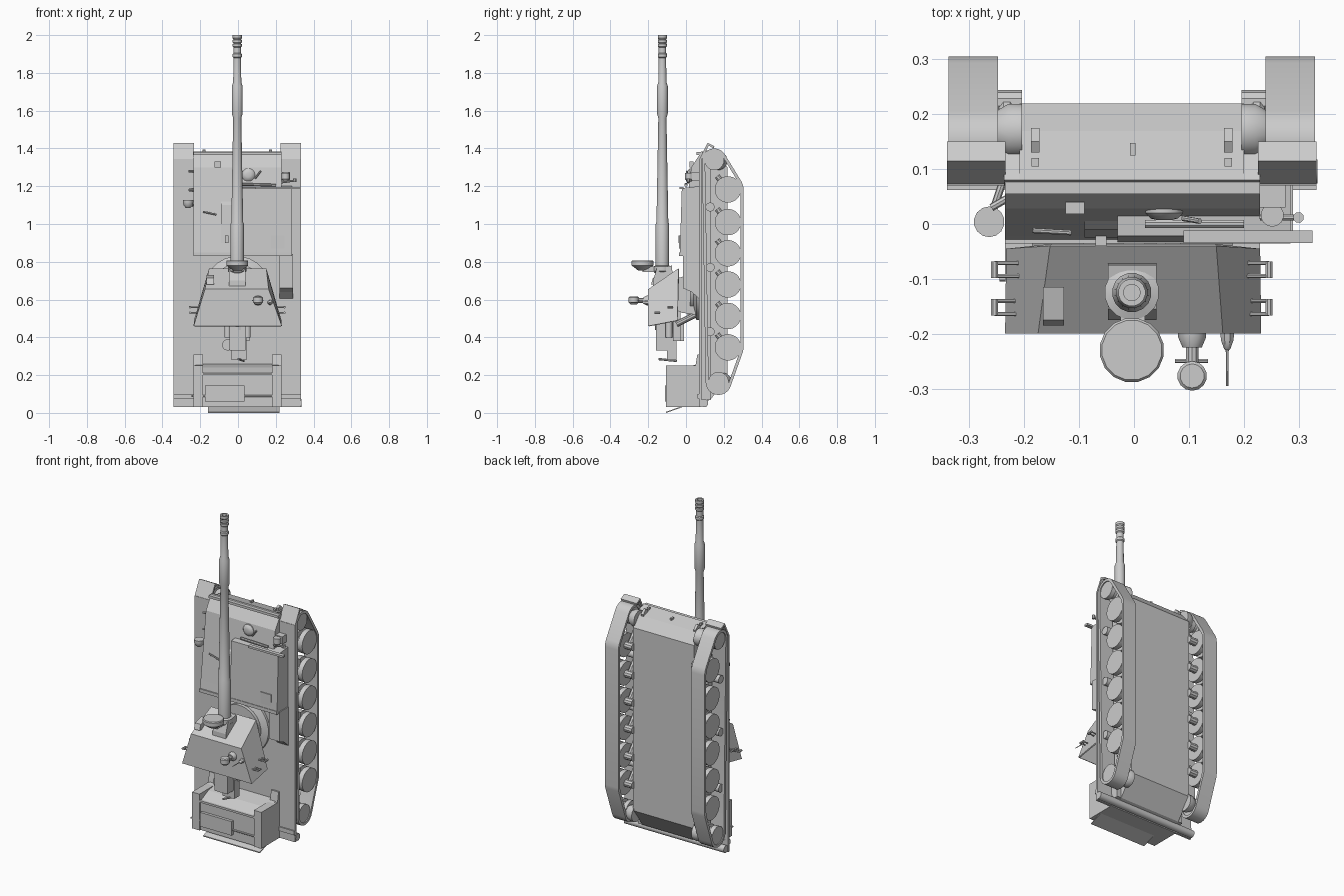
import bpy, bmesh, math
from mathutils import Vector

CX = -0.004  # vehicle centre line


def make(name, verts, faces, angle=None):
    me = bpy.data.meshes.new(name)
    me.from_pydata([tuple(v) for v in verts], [], faces)
    bm = bmesh.new()
    bm.from_mesh(me)
    bmesh.ops.recalc_face_normals(bm, faces=bm.faces)
    bm.to_mesh(me)
    bm.free()
    ob = bpy.data.objects.new(name, me)
    bpy.context.collection.objects.link(ob)
    if angle:
        bpy.ops.object.select_all(action='DESELECT')
        ob.select_set(True)
        bpy.context.view_layer.objects.active = ob
        bpy.ops.object.shade_smooth_by_angle(angle=math.radians(angle))
    return ob


def prism(name, pts, x0, x1):
    """(y, z) profile extruded along x"""
    n = len(pts)
    vs = [(x0, y, z) for y, z in pts] + [(x1, y, z) for y, z in pts]
    fs = [list(range(n)), list(range(n, 2 * n))]
    fs += [[i, (i + 1) % n, n + (i + 1) % n, n + i] for i in range(n)]
    return make(name, vs, fs)


def box(name, x, y, z):
    return prism(name, [(y[0], z[0]), (y[1], z[0]), (y[1], z[1]), (y[0], z[1])], *x)


def lathe(name, base, axis, prof, n=16, smooth=True):
    """(radius, height) profile turned around an axis"""
    q = Vector((0, 0, 1)).rotation_difference(Vector(axis))
    vs, fs = [], []
    for r, h in prof:
        for k in range(n):
            a = 2 * math.pi * (k + .5) / n
            vs.append(Vector(base) + q @ Vector((r * math.cos(a), r * math.sin(a), h)))
    m = len(prof)
    for j in range(m - 1):
        fs += [[j * n + k, j * n + (k + 1) % n, (j + 1) * n + (k + 1) % n, (j + 1) * n + k] for k in range(n)]
    fs += [list(range(n)), list(range((m - 1) * n, m * n))]
    return make(name, vs, fs, 35 if smooth else None)


def rod(name, p0, p1, r, n=8, r1=None):
    d = Vector(p1) - Vector(p0)
    return lathe(name, p0, d.normalized(), [(r, 0), (r if r1 is None else r1, d.length)], n)


def belt(circles, t, steps=24):
    """outline around wheel circles, plus the same outline inset by t"""
    pts = []
    for y, z, r in circles:
        for k in range(steps):
            c, s = math.cos(2 * math.pi * k / steps), math.sin(2 * math.pi * k / steps)
            pts.append((y + r * c, z + r * s, y + (r - t) * c, z + (r - t) * s))
    pts.sort()

    def half(seq):
        out = []
        for p in seq:
            while len(out) > 1 and ((out[-1][0] - out[-2][0]) * (p[1] - out[-2][1])
                                    - (out[-1][1] - out[-2][1]) * (p[0] - out[-2][0])) <= 1e-9:
                out.pop()
            out.append(p)
        return out[:-1]
    return half(pts) + half(pts[::-1])


# Lower hull, upper deck
prism("lower_hull", [(.08, .05), (.13, .07), (.22, .19), (.22, 1.3), (.17, 1.36), (.08, 1.385)], CX - .205, CX + .205)
prism("hull_deck", [(.07, .06), (.13, .07), (.13, 1.36), (.08, 1.385), (.07, 1.37)], -.237, .23)

# Cabin with sloping front deck and raised right-hand block
prism("cabin", [(.08, .84), (-.03, .84), (-.022, .9), (.028, 1.3), (.07, 1.365), (.08, 1.365)], -.235, .23)
prism("cabin_raised_block", [(.07, .84), (-.033, .84), (-.022, 1.19), (.07, 1.2)], -.03, .285)
prism("cabin_chamfer", [(.03, .9), (-.025, .9), (-.01, 1.1), (.03, 1.15)], -.09, -.03)
box("cabin_front_lip", (.09, .325), (-.035, -.012), (1.185, 1.197))
box("cabin_rear_lip", (-.235, .285), (-.036, .07), (.83, .85))
prism("side_bin", [(.075, .6), (.03, .64), (-.015, .66), (-.015, .84), (.075, .84)], .22, .29)
box("nose_strip", (-.235, .23), (.055, .085), (1.365, 1.38))

# Running gear on both sides
wheels = [(.222, z, .07) for z in (1.183, 1.01, .845, .68, .513, .347)]
idler, sprocket = (.15, 1.335, .065), (.172, .163, .068)
loop = belt([idler, (.222, 1.183, .083), (.222, .347, .083), sprocket], .016)
n = len(loop)
for side, s in (("left", -1), ("right", 1)):
    xa, xb = CX + s * .244, CX + s * .334
    vs, fs = [], []
    for a, b, c, d in loop:
        vs += [(xa, a, b), (xb, a, b), (xb, c, d), (xa, c, d)]
    for i in range(n):
        j = (i + 1) % n
        fs += [[4 * i + k, 4 * i + (k + 1) % 4, 4 * j + (k + 1) % 4, 4 * j + k] for k in range(4)]
    make(side + "_track", vs, fs, 25)
    for i, (y, z, r) in enumerate(wheels):
        lathe(f"{side}_road_wheel_{i}", (CX, y, z), (s, 0, 0),
              [(r, .25), (r, .278), (.045, .279), (.045, .297), (r, .298), (r, .328)], 24)
        rod(f"{side}_axle_{i}", (CX + s * .2, y, z), (CX + s * .26, y, z), .022, 10)
        rod(f"{side}_swing_arm_{i}", (CX + s * .228, y, z), (CX + s * .228, .165, z + .07), .015)
    for nm, (y, z, r) in (("idler", idler), ("sprocket", sprocket)):
        lathe(f"{side}_{nm}", (CX, y, z), (s, 0, 0),
              [(r - .014, .25), (r - .014, .275), (.035, .276), (.035, .3), (r - .014, .301), (r - .014, .328)], 20)
        lathe(f"{side}_{nm}_hub", (CX, y + .02, z), (s, 0, 0), [(.05, .2), (.05, .225), (.035, .25)], 16)
    for z in (.43, .77, 1.09):
        lathe(f"{side}_return_roller", (CX, .128, z), (s, 0, 0), [(.024, .2), (.024, .32)], 12)
    # Fender, front mudguard, rear flap
    a, b = sorted((CX + s * .23, CX + s * .337))
    box(side + "_fender", (a, b), (.07, .083), (.03, 1.345))
    prism(side + "_mudguard", [(.07, 1.34), (.115, 1.43), (.15, 1.412), (.147, 1.4), (.12, 1.415), (.083, 1.34)], a, b)
    box(side + "_rear_flap", (a, b), (.062, .084), (.075, .1))
    # Tow hook on the nose
    prism(side + "_tow_hook", [(.13, 1.34), (.13, 1.385), (.15, 1.395), (.175, 1.37), (.165, 1.335)],
          CX + s * .176 - .008, CX + s * .176 + .008)
    box(side + "_tow_shackle", (CX + s * .176 - .007, CX + s * .176 + .007), (.105, .12), (1.36, 1.39))

# Rear spade box
prism("rear_box", [(-.095, .03), (.08, .03), (.08, .26), (-.02, .24), (-.095, .205)], -.225, .215)
for x in (-.235, .18):
    prism("rear_box_pillar", [(-.105, .03), (.08, .03), (.08, .31), (.06, .31), (.05, .25), (-.105, .25)], x, x + .05)
box("rear_locker", (-.175, .035), (-.112, -.09), (.06, .145))
box("rear_cross_bar", (-.2, .2), (-.105, -.09), (.2, .212))
rod("rear_tube", (-.335, .096, .052), (.335, .096, .052), .022, 14)
prism("rear_step", [(-.105, .0), (-.02, .03), (-.02, .036), (-.105, .006)], -.16, .22)
rod("rear_rail", (-.245, -.1, .09), (.23, -.1, .09), .005)

# Turntable and gun support
lathe("turntable", (CX, .08, .66), (0, -1, 0), [(.17, 0), (.17, .025), (.13, .04), (.13, .06)], 24)
for s in (-1, 1):
    x = CX + s * .075
    prism("trunnion_arm", [(.05, .52), (.05, .74), (-.09, .7), (-.15, .66), (-.15, .58), (-.02, .53)], x - .014, x + .014)
rod("elevation_ram", (.06, .05, .52), (.06, -.05, .47), .016, 10)
rod("support_link", (-.05, .02, .5), (-.05, .02, .6), .012)

# Gun shield: roof, sloping front and two sides, open behind
v = [(-.235, -.2, .46), (.232, -.2, .46), (.162, -.2, .655), (-.175, -.2, .655),
     (-.153, -.04, .765), (.15, -.04, .765), (.23, -.045, .49), (-.233, -.045, .49)]
shield = make("gun_shield", v, [[0, 1, 2, 3], [3, 2, 5, 4], [0, 3, 4, 7], [1, 6, 5, 2]])
sol = shield.modifiers.new("thickness", 'SOLIDIFY')
sol.thickness, sol.offset = .008, -1
for s in (-1, 1):
    for y, z in ((-.083, .56), (-.152, .53)):
        x = CX + s * .225
        rod("shield_handle", (CX + s * .25, y - .015, z), (CX + s * .25, y + .015, z), .007)
        for d in (-.012, .012):
            rod("handle_post", (x - s * .03, y + d, z), (CX + s * .25, y + d, z), .004)
prism("mantlet", [(-.175, .64), (-.175, .7), (-.155, .765), (-.075, .78), (-.065, .66)], -.047, .041)

# Barrel with evacuator and ringed muzzle, then breech
lathe("barrel", (CX, -.125, 0), (0, 0, 1),
      [(.04, .44), (.04, .74), (.05, .75), (.05, .775), (.036, .78), (.036, 1.0), (.032, 1.01),
       (.022, 1.56), (.029, 1.585), (.029, 1.73), (.022, 1.75), (.02, 1.88), (.025, 1.885), (.025, 1.9),
       (.02, 1.905), (.02, 1.935), (.025, 1.94), (.025, 1.952), (.02, 1.955), (.025, 1.962), (.025, 1.974),
       (.02, 1.977), (.025, 1.984), (.025, 2.0), (.015, 2.0), (.015, 1.93)], 16)
box("breech", (-.045, .04), (-.16, -.06), (.33, .5))
box("breech_block", (-.035, .045), (-.1, -.05), (.28, .42))
box("breech_rail", (.04, .06), (-.07, -.03), (.38, .56))
lathe("breech_hinge", (-.055, -.12, .36), (0, 1, 0), [(.03, 0), (.03, .05)], 14)
for x in (-.055, .05):
    rod("recoil_cylinder", (x, -.09, .4), (x, -.09, .7), .018, 12)
rod("loading_rod", (.0, -.145, .285), (.03, -.05, .275), .006)
box("breech_mount", (-.02, .02), (-.05, -.01), (.38, .47))

# Commander sight drum in front of the barrel
lathe("sight_drum", (CX, -.23, .755), (0, 0, 1), [(.025, 0), (.045, .015), (.059, .025), (.059, .048), (.055, .053)], 16)
box("sight_drum_bracket", (-.025, .02), (-.23, -.12), (.745, .775))

# Small sight, antenna and roof fittings on the shield
lathe("small_sight", (.106, -.277, .575), (0, 0, 1), [(.018, 0), (.027, .01), (.027, .035), (.022, .04)], 14)
rod("small_sight_stem", (.106, -.27, .595), (.106, -.195, .595), .012, 10)
lathe("small_sight_base", (.106, -.195, .595), (0, -1, 0), [(.026, 0), (.026, .012), (.018, .03)], 14)
rod("small_sight_yoke", (.075, -.25, .595), (.135, -.25, .595), .004)
lathe("antenna", (.17, -.198, .585), (0, -1, 0), [(.014, 0), (.012, .015), (.006, .03), (.003, .032), (.002, .097)], 8)
prism("shield_vent", [(-.115, .68), (-.185, .68), (-.175, .715), (-.115, .73)], -.166, -.128)

# Hatch, lamps and cabin fittings
lathe("driver_hatch", (.055, .035, 1.26), (0, -1, 0), [(.035, 0), (.035, .015), (.025, .025), (.012, .028)], 16)
rod("hatch_handle", (.09, .01, 1.24), (.12, .005, 1.28), .005)
rod("hatch_bar", (.02, .0, 1.21), (.2, -.0, 1.205), .008)
lathe("left_lamp", (-.264, .004, 1.085), (0, 0, 1), [(.012, 0), (.024, .012), (.028, .03), (.028, .042)], 14)
rod("left_lamp_stem", (-.264, .004, 1.1), (-.24, .075, 1.1), .007)
lathe("right_lamp", (.252, .016, 1.225), (0, 0, 1), [(.012, 0), (.021, .012), (.021, .045)], 14)
box("right_lamp_guard", (.228, .276), (.03, .075), (1.23, 1.275))
for z in (1.18, 1.28):
    rod("left_hook", (-.26, .03, z), (-.225, .05, z), .007)
rod("mirror_arm", (.23, .012, 1.22), (.3, .012, 1.23), .006)
lathe("mirror", (.3, .012, 1.222), (0, 0, 1), [(.01, 0), (.01, .02)], 8)
rod("deck_grab_rail", (-.185, -.012, 1.065), (-.115, -.016, 1.05), .005)
box("deck_latch", (-.07, -.05), (-.04, -.015), (.9, .94))
box("deck_panel", (.175, .245), (-.036, -.025), (.87, .94))
box("front_latch", (-.125, -.09), (.018, .04), (1.3, 1.33))
box("nose_latch", (-.007, .003), (.125, .148), (1.37, 1.383))
